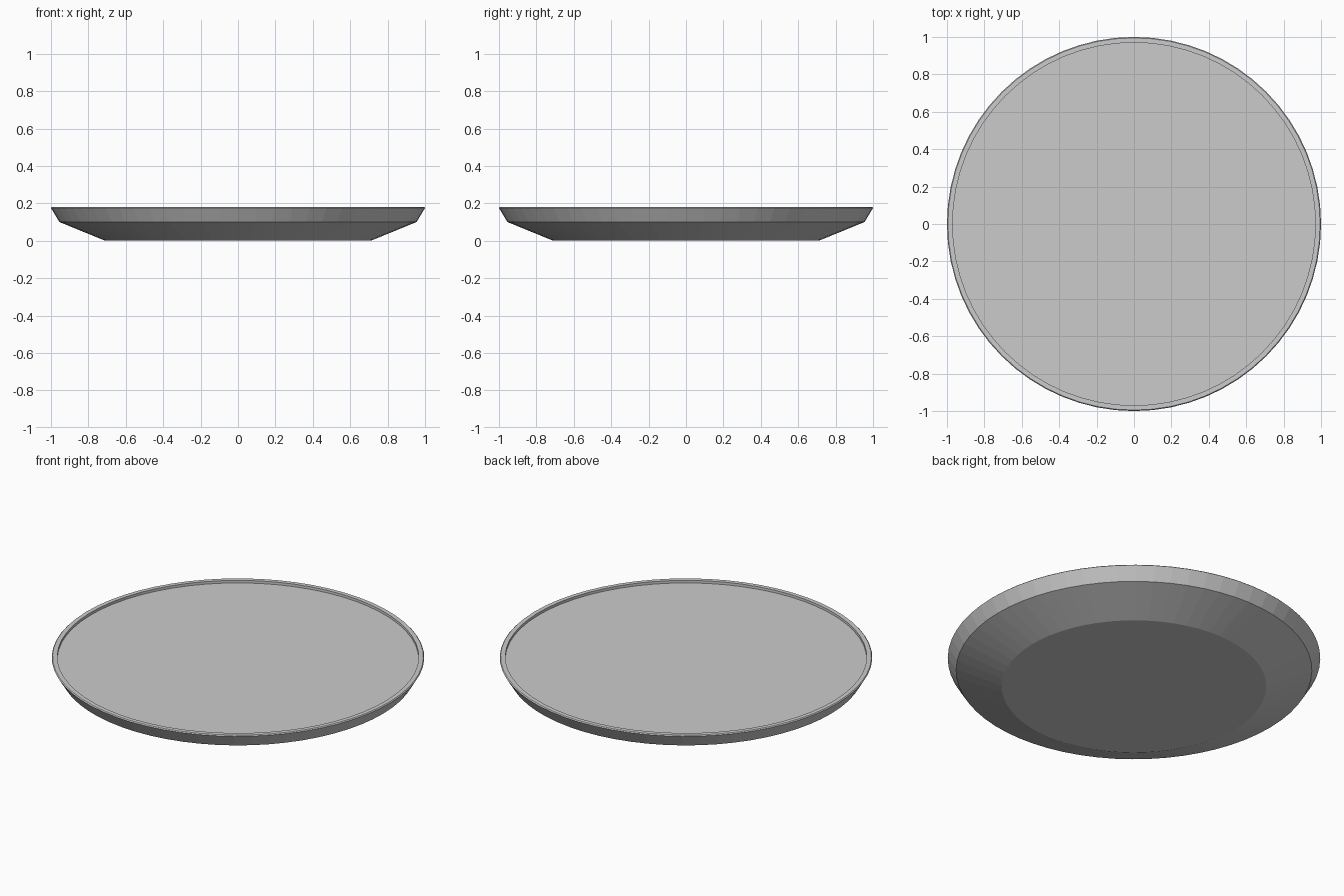
import bpy, bmesh
from math import cos, sin, tau

if "Cube" in bpy.data.objects:
    bpy.data.objects.remove(bpy.data.objects["Cube"])

SEGMENTS = 64

def lathe(name, profile):
    """Closed solid of revolution; first and last rings are capped."""
    bm = bmesh.new()
    rings = [[bm.verts.new((r * cos(tau * i / SEGMENTS), r * sin(tau * i / SEGMENTS), z))
              for i in range(SEGMENTS)] for r, z in profile]
    for low, high in zip(rings, rings[1:]):
        for i in range(SEGMENTS):
            j = (i + 1) % SEGMENTS
            bm.faces.new((low[i], low[j], high[j], high[i]))
    bm.faces.new(rings[0][::-1])
    bm.faces.new(rings[-1])
    mesh = bpy.data.meshes.new(name)
    bm.to_mesh(mesh)
    bm.free()
    obj = bpy.data.objects.new(name, mesh)
    bpy.context.collection.objects.link(obj)
    return obj

# Shallow dish: flat base, flared underside, steep side, thin rim, recessed floor
lathe("dish", [(0.71, 0.0), (0.955, 0.1), (1.0, 0.175), (0.995, 0.18),
               (0.97, 0.18), (0.97, 0.165)])
